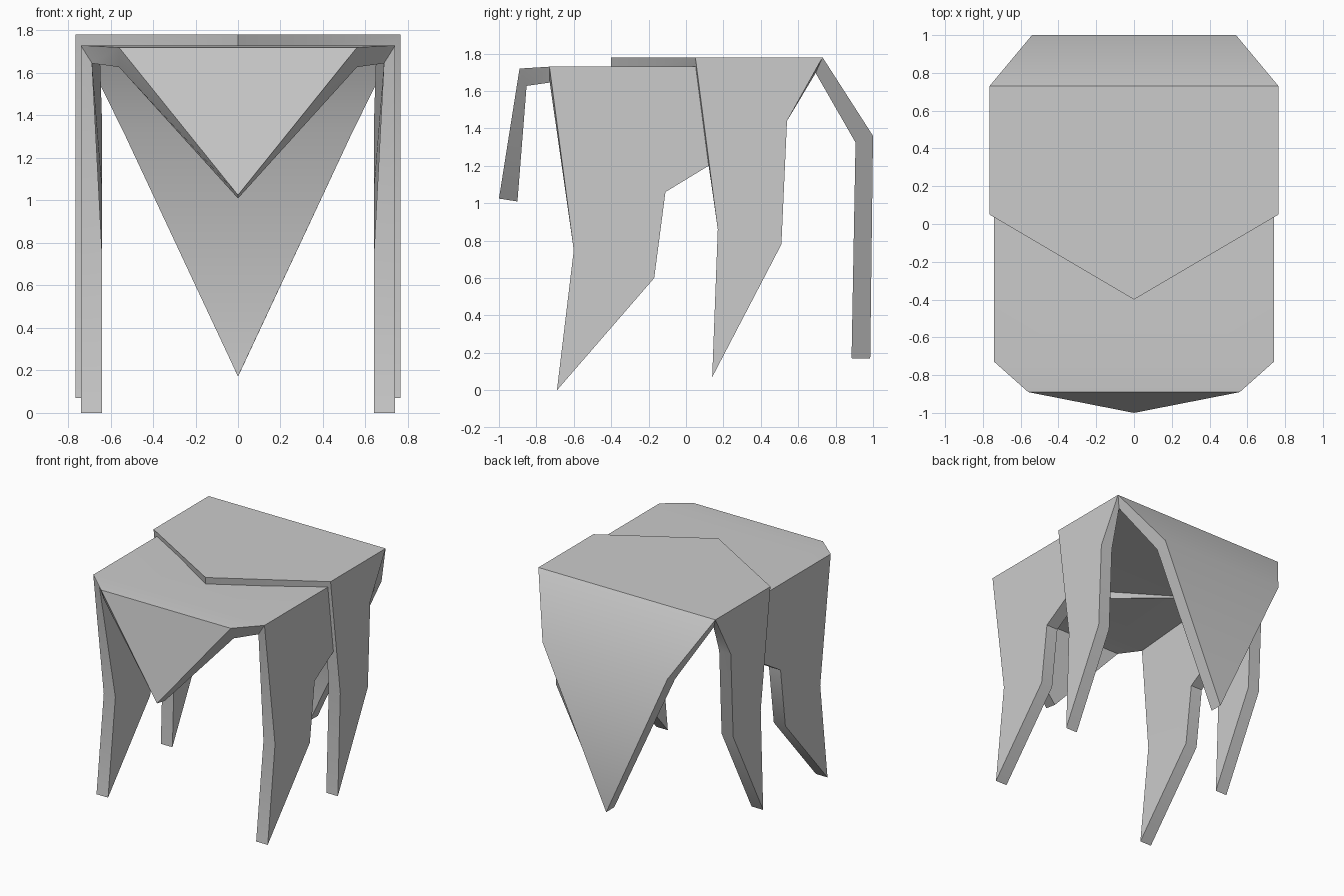
import bpy
import bmesh
import math

if "Cube" in bpy.data.objects:
    bpy.data.objects.remove(bpy.data.objects["Cube"], do_unlink=True)

grey = bpy.data.materials.new("light grey")
grey.use_nodes = True
grey.diffuse_color = (0.6, 0.6, 0.6, 1)
grey.node_tree.nodes["Principled BSDF"].inputs["Base Color"].default_value = (0.6, 0.6, 0.6, 1)


def folded_sheet(name, half_width, panel, panel_faces, flap, notch, split_top):
    """Sheet folded into a top, two side legs and one pointed flap.
    panel: (y, z) outline of a side; its first point is the flap corner,
    its last point the inner corner of the top. flap: bend point and tip."""
    bm = bmesh.new()
    sides = [[bm.verts.new((s * half_width, y, z)) for y, z in panel] for s in (-1, 1)]
    bends = [bm.verts.new((s * flap[0][0], *flap[0][1:])) for s in (-1, 1)]
    tip = bm.verts.new(flap[1])
    mid = bm.verts.new((0, notch, panel[0][1]))
    (ra, rb), (la, lb) = [(side[0], side[-1]) for side in sides]

    # Top
    if split_top:
        bm.faces.new((ra, la, lb, rb))
        bm.faces.new((rb, lb, mid))
    else:
        bm.faces.new((ra, la, mid))
        bm.faces.new((la, lb, mid))
        bm.faces.new((ra, mid, rb))
    # Pointed flap
    bm.faces.new((ra, la, bends[1], bends[0]))
    bm.faces.new((bends[0], bends[1], tip))
    # Side panels with their pointed legs
    for side in sides:
        for face in panel_faces:
            bm.faces.new([side[i] for i in face])

    bmesh.ops.recalc_face_normals(bm, faces=bm.faces)
    bm.normal_update()
    top = max(bm.faces, key=lambda f: abs(f.normal.z))
    if top.normal.z < 0:
        bmesh.ops.reverse_faces(bm, faces=bm.faces)
    mesh = bpy.data.meshes.new(name)
    bm.to_mesh(mesh)
    bm.free()
    mesh.materials.append(grey)
    obj = bpy.data.objects.new(name, mesh)
    bpy.context.collection.objects.link(obj)

    # Thickness goes inward from the outer surface
    solid = obj.modifiers.new("thickness", "SOLIDIFY")
    solid.thickness = 0.1
    solid.offset = -1
    bpy.ops.object.select_all(action="DESELECT")
    obj.select_set(True)
    bpy.context.view_layer.objects.active = obj
    bpy.ops.object.modifier_apply(modifier=solid.name)
    bpy.ops.object.shade_smooth_by_angle(angle=math.radians(40))
    return obj


# Front half, tucked under the back half
folded_sheet(
    "front_sheet", 0.74,
    [(-0.73, 1.73), (-0.6, 0.75), (-0.69, 0), (-0.17, 0.6),
     (-0.11, 1.06), (0.4, 1.37), (0.17, 1.73)],
    [(0, 4, 5, 6), (0, 1, 3, 4), (1, 2, 3)],
    [(0.56, -0.89, 1.72), (0, -1, 1.025)],
    -0.27, False)

# Back half
folded_sheet(
    "back_sheet", 0.765,
    [(0.73, 1.78), (0.54, 1.44), (0.51, 0.78), (0.14, 0.07),
     (0.17, 0.86), (0.05, 1.78)],
    [(0, 1, 2, 4, 5), (2, 3, 4)],
    [(0.54, 1, 1.36), (0, 0.985, 0.17)],
    -0.4, True)
